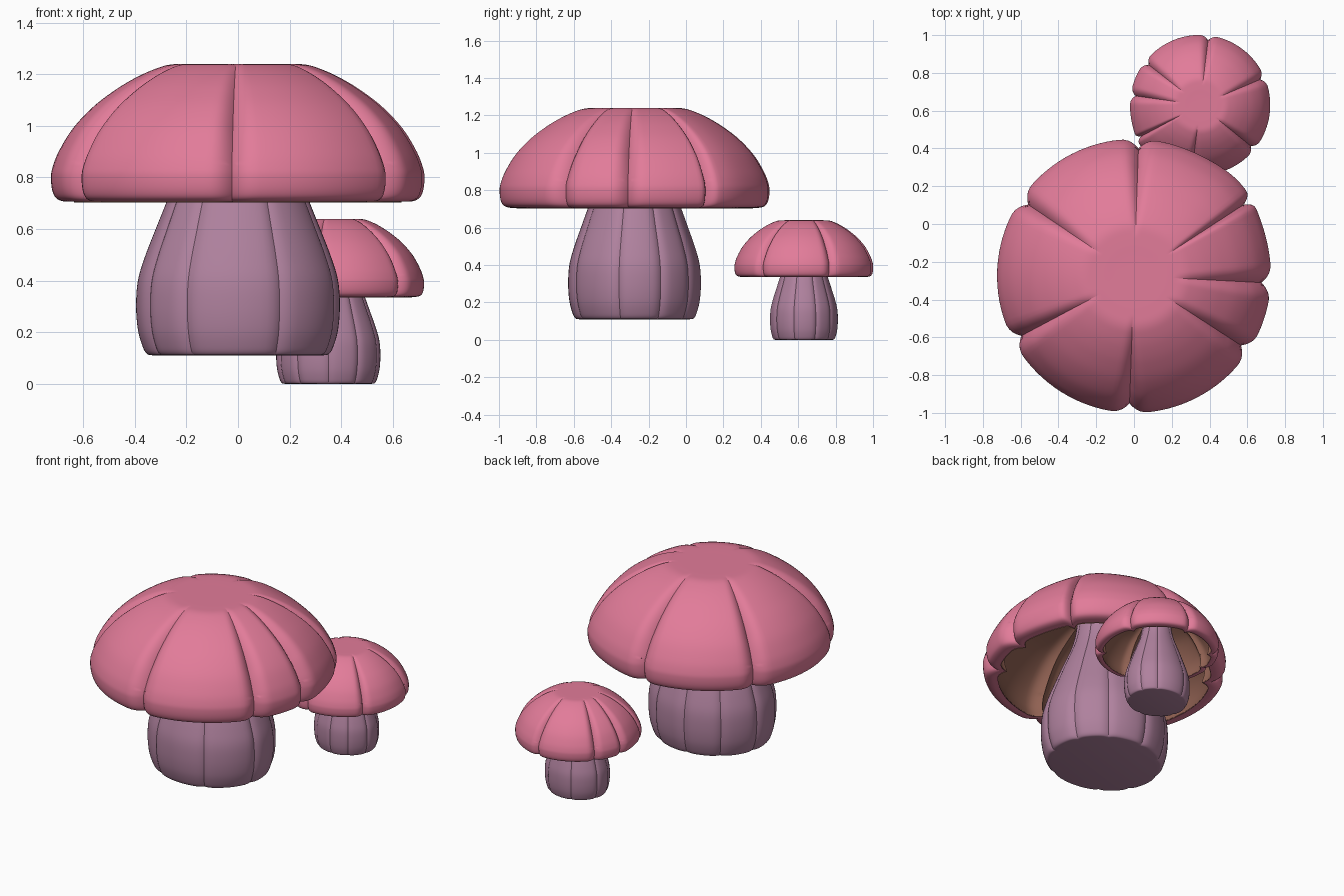
import bpy, bmesh, math
from mathutils import Vector, Matrix

if "Cube" in bpy.data.objects:
    bpy.data.objects.remove(bpy.data.objects["Cube"])


def material(name, rgb):
    m = bpy.data.materials.new(name)
    m.diffuse_color = (*rgb, 1)
    m.use_nodes = True
    m.node_tree.nodes["Principled BSDF"].inputs["Base Color"].default_value = m.diffuse_color
    return m


PINK = material("cap pink", (0.76, 0.20, 0.32))
MAUVE = material("stem mauve", (0.43, 0.22, 0.34))
BROWN = material("underside brown", (0.28, 0.12, 0.085))


def smooth_profile(pts, n=6):
    # Catmull-Rom curve through (radius, height) points
    p = [Vector(q) for q in pts]
    p = [p[0] * 2 - p[1]] + p + [p[-1] * 2 - p[-2]]
    out = []
    for i in range(1, len(p) - 2):
        a, b, c, d = p[i - 1:i + 3]
        for k in range(n):
            t = k / n
            out.append(0.5 * (2 * b + (c - a) * t + (2 * a - 5 * b + 4 * c - d) * t * t
                              + (3 * b - a - 3 * c + d) * t ** 3))
    return out + [p[-2]]


def lobe_angles(grooves, n, width):
    # samples crowded toward each groove, with the groove strength at each
    g = sorted(a % 360 for a in grooves)
    res = []
    for i, a in enumerate(g):
        b = g[(i + 1) % len(g)]
        gap = (b - a) % 360
        for k in range(n):
            off = gap * (0.5 - 0.5 * math.cos(math.pi * k / n))
            near = a if off < gap - off else b
            w = width * (0.5 if near == TIGHT_GROOVE else 1)
            f = max(0, 1 - min(off, gap - off) / w) ** 2.2
            res.append((math.radians(a + off), f))
    return res


def lobed_lathe(name, profile, grooves, width, depth, mat, place, squash=1.0, n=28, bulge=0.0):
    prof = smooth_profile(profile)
    angs = lobe_angles(grooves, n, width)
    bm = bmesh.new()
    rings = []
    for i, p in enumerate(prof):
        t = (prof[min(i + 1, len(prof) - 1)] - prof[max(i - 1, 0)]).normalized()
        # grooves sink along the surface normal above, straight inward near the rim
        nrm = Vector((abs(t.y), abs(t.x))) if p.y > 0.75 else Vector((1, 0))
        ring = []
        for a, f in angs:
            q = p - nrm * depth(p) * f
            # the back right lobe is slightly fuller
            away = (math.degrees(a) - 40 + 180) % 360 - 180
            r = q.x * (1 + bulge * math.exp(-(away / 16) ** 2))
            ring.append(bm.verts.new((r * math.cos(a), r * math.sin(a) * squash, q.y)))
        rings.append(ring)
    m = len(angs)
    for lo, hi in zip(rings, rings[1:]):
        for j in range(m):
            k = (j + 1) % m
            bm.faces.new((lo[j], hi[j], hi[k], lo[k]))
    for ring in (rings[0], rings[-1]):
        if ring[0].co.xy.length < 0.4:
            bm.faces.new(ring)
    bmesh.ops.recalc_face_normals(bm, faces=bm.faces)
    bm.transform(place)
    me = bpy.data.meshes.new(name)
    bm.to_mesh(me)
    bm.free()
    me.materials.append(mat)
    ob = bpy.data.objects.new(name, me)
    bpy.context.collection.objects.link(ob)
    bpy.ops.object.select_all(action='DESELECT')
    ob.select_set(True)
    bpy.context.view_layer.objects.active = ob
    bpy.ops.object.shade_smooth_by_angle(angle=math.radians(40))
    return ob


TIGHT_GROOVE = 33
CAP_GROOVES = [88, 33, -3, -33, -92, 208, 146]
STEM_GROOVES = [239, 295, 207, -14, 24, 57, 95, 130, 168]

# profiles as (radius, height above the stem base)
CAP = [(0.10, 1.13), (0.20, 1.13), (0.265, 1.127), (0.32, 1.111), (0.39, 1.08), (0.47, 1.033),
       (0.56, 0.965), (0.64, 0.88), (0.695, 0.79), (0.72, 0.725), (0.725, 0.685), (0.72, 0.64),
       (0.705, 0.61), (0.675, 0.597), (0.635, 0.597)]
UNDER = [(0.10, 1.08), (0.24, 1.07), (0.37, 1.02), (0.48, 0.955), (0.57, 0.86),
         (0.63, 0.76), (0.65, 0.67), (0.635, 0.592)]
STEM = [(0.16, 1.07), (0.175, 0.90), (0.205, 0.77), (0.275, 0.60), (0.315, 0.50), (0.36, 0.385),
        (0.388, 0.29), (0.395, 0.19), (0.388, 0.10), (0.37, 0.035), (0.353, 0.006), (0.33, 0.0)]


def cap_depth(p):
    t = min(1, max(0, (p.x - 0.215) / 0.4))
    return 0.05 * t


def mushroom(prefix, place):
    lobed_lathe(prefix + "_cap", CAP, CAP_GROOVES, 8, cap_depth, PINK, place, bulge=0.03)
    lobed_lathe(prefix + "_underside", UNDER, CAP_GROOVES, 8, cap_depth, BROWN, place, bulge=0.03)
    lobed_lathe(prefix + "_stem", STEM, STEM_GROOVES, 9, lambda p: 0.035 * p.x, MAUVE, place,
                squash=0.9, n=16)


# large mushroom in front, smaller turned copy behind
mushroom("large", Matrix.Translation((0, -0.275, 0.11)))
mushroom("small", Matrix.Translation((0.35, 0.63, 0)) @ Matrix.Rotation(math.radians(175), 4, 'Z')
         @ Matrix.Diagonal((0.512, 0.512, 0.566, 1)))
